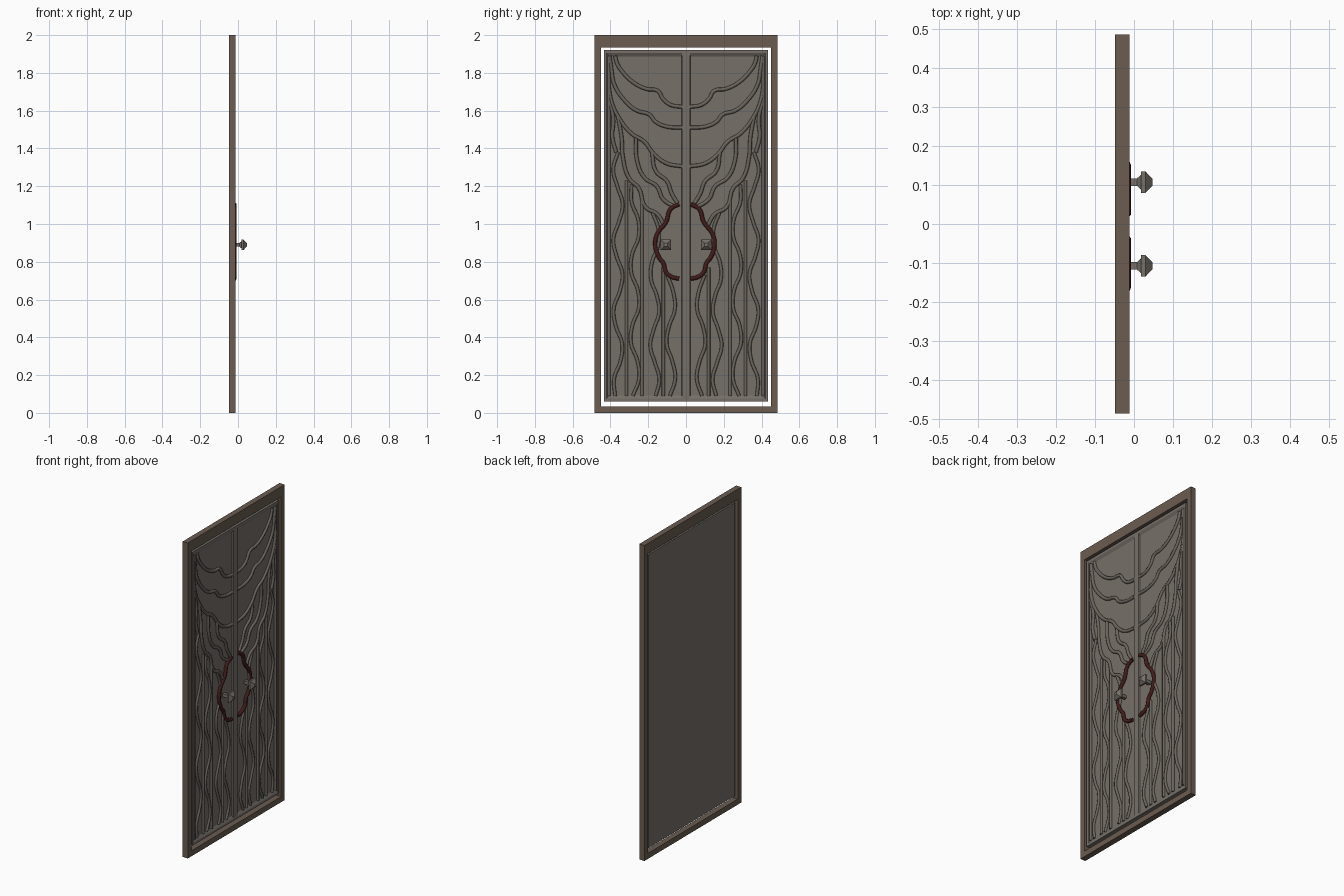
import bpy, bmesh, math

if "Cube" in bpy.data.objects:
    bpy.data.objects.remove(bpy.data.objects["Cube"])


def material(name, rgb):
    m = bpy.data.materials.new(name)
    m.diffuse_color = (*rgb, 1)
    m.use_nodes = True
    m.node_tree.nodes["Principled BSDF"].inputs["Base Color"].default_value = m.diffuse_color
    return m


FRAME = material("frame_brown", (0.145, 0.107, 0.082))
PANEL = material("panel_taupe", (0.18, 0.16, 0.14))
VINE = material("vine_taupe", (0.15, 0.13, 0.11))
RED = material("dark_red", (0.055, 0.012, 0.010))


def loft(name, rings, mat, side=1, closed=False):
    """Skin rectangles (x, y0, y1, z0, z1); cap the ends or join them."""
    bm = bmesh.new()
    loops = [[bm.verts.new((x, side * y, z)) for y, z in
              ((y0, z0), (y1, z0), (y1, z1), (y0, z1))]
             for x, y0, y1, z0, z1 in rings]
    pairs = list(zip(loops, loops[1:]))
    if closed:
        pairs.append((loops[-1], loops[0]))
    else:
        bm.faces.new(loops[0])
        bm.faces.new(loops[-1])
    for a, b in pairs:
        for i in range(4):
            j = (i + 1) % 4
            bm.faces.new((a[i], a[j], b[j], b[i]))
    bmesh.ops.recalc_face_normals(bm, faces=bm.faces)
    me = bpy.data.meshes.new(name)
    bm.to_mesh(me)
    bm.free()
    me.materials.append(mat)
    ob = bpy.data.objects.new(name, me)
    bpy.context.collection.objects.link(ob)
    return ob


def vines(name, paths, side, mat, x, radius, shift=0):
    """Raised smooth strands running along the door face, as a mesh."""
    cu = bpy.data.curves.new(name, 'CURVE')
    cu.dimensions = '3D'
    cu.resolution_u = 6
    cu.bevel_depth = radius
    cu.bevel_resolution = 2
    cu.use_fill_caps = True
    for path in paths:
        sp = cu.splines.new('BEZIER')
        sp.bezier_points.add(len(path) - 1)
        for bp, (y, z) in zip(sp.bezier_points, path):
            bp.co = (x, side * y + shift, z)
            bp.handle_left_type = bp.handle_right_type = 'AUTO'
    cu.materials.append(mat)
    ob = bpy.data.objects.new(name, cu)
    bpy.context.collection.objects.link(ob)
    bpy.ops.object.select_all(action='DESELECT')
    ob.select_set(True)
    bpy.context.view_layer.objects.active = ob
    bpy.ops.object.convert(target='MESH')
    bpy.ops.object.shade_smooth_by_angle(angle=math.radians(50))


def wave(y, amp, top, phase):
    """Wavy stem from top down to the bottom rail."""
    n = round((top - 0.09) / 0.09)
    return [(y + amp * math.sin(phase + (top - 0.09) * i / n * 2 * math.pi / 0.38),
             top - (top - 0.09) * i / n) for i in range(n + 1)]


# outer door frame
loft("door_frame", [(-0.048, -0.485, 0.485, 0, 2), (-0.012, -0.485, 0.485, 0, 2),
                    (-0.012, -0.45, 0.45, 0.035, 1.935),
                    (-0.048, -0.45, 0.45, 0.035, 1.935)], FRAME, closed=True)

# draped arcs of the upper half
arcs = [
    [(0.02, 1.62), (0.08, 1.63), (0.12, 1.66), (0.15, 1.705), (0.21, 1.715),
     (0.28, 1.75), (0.34, 1.81), (0.365, 1.85), (0.375, 1.89)],
    [(0.02, 1.51), (0.1, 1.515), (0.16, 1.54), (0.195, 1.58), (0.26, 1.60),
     (0.33, 1.66), (0.38, 1.74), (0.395, 1.82), (0.405, 1.89)],
    [(0.02, 1.305), (0.1, 1.32), (0.17, 1.37), (0.22, 1.435), (0.29, 1.48),
     (0.36, 1.57), (0.395, 1.65), (0.41, 1.73)],
    [(0.265, 1.455), (0.26, 1.34), (0.22, 1.245), (0.155, 1.20), (0.12, 1.13), (0.06, 1.09)],
    [(0.18, 1.38), (0.16, 1.28), (0.10, 1.225), (0.075, 1.16), (0.045, 1.11)],
    [(0.36, 1.57), (0.34, 1.45), (0.335, 1.36), (0.30, 1.24), (0.25, 1.19),
     (0.215, 1.09), (0.15, 1.05), (0.115, 0.99)],
    [(0.41, 1.66), (0.385, 1.56), (0.39, 1.46), (0.37, 1.38)],
]
# wavy and straight stems of the lower half
stems = [wave(0.36, 0.025, 1.38, 0), wave(0.27, 0.025, 1.21, 0.8),
         wave(0.165, 0.024, 1.06, 2.6), wave(0.08, 0.024, 0.73, 2.2),
         [(0.408, 1.89), (0.408, 0.09)], [(0.315, 1.23), (0.315, 0.09)],
         [(0.233, 1.14), (0.233, 0.09)], [(0.12, 0.77), (0.12, 0.09)]]
# cloud-shaped red border around each knob
cloud = [(0.03, 1.105), (0.075, 1.08), (0.1, 1.01), (0.145, 0.95), (0.157, 0.89),
         (0.135, 0.82), (0.115, 0.795), (0.1, 0.745), (0.07, 0.72), (0.03, 0.71)]

for side, tag in ((1, "right"), (-1, "left")):
    # leaf with raised rim sloping down to the sunken field
    loft("leaf_" + tag, [(-0.040, 0, 0.435, 0.06, 1.92), (-0.016, 0, 0.435, 0.06, 1.92),
                         (-0.016, 0.02, 0.42, 0.075, 1.905),
                         (-0.026, 0.023, 0.408, 0.092, 1.888)], PANEL, side)
    vines("arcs_" + tag, arcs, side, VINE, -0.024, 0.010)
    vines("stems_" + tag, stems, side, VINE, -0.024, 0.009)
    vines("red_border_" + tag, [cloud], side, RED, -0.019, 0.011, -0.006)
    # square faceted knob
    loft("knob_" + tag, [(x, 0.107 - h, 0.107 + h, 0.89 - h, 0.89 + h) for x, h in
                         ((-0.03, 0.010), (0.008, 0.010), (0.018, 0.019), (0.018, 0.028),
                          (0.029, 0.028), (0.047, 0.009))], PANEL, side)
